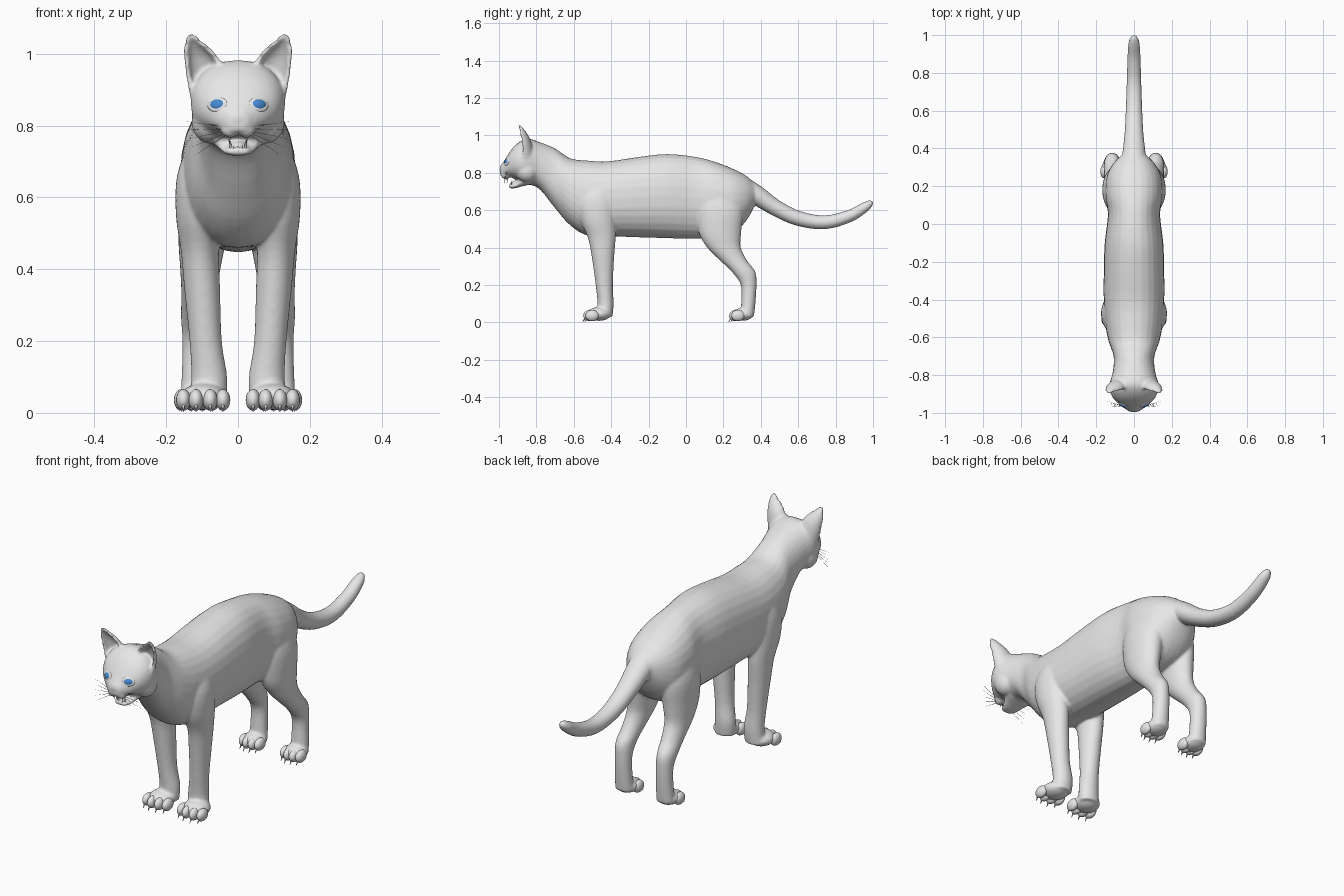
import bpy, bmesh, math
from mathutils import Vector, Matrix

if "Cube" in bpy.data.objects:
    bpy.data.objects.remove(bpy.data.objects["Cube"], do_unlink=True)


def material(name, rgb):
    m = bpy.data.materials.new(name)
    m.use_nodes = True
    m.diffuse_color = (*rgb, 1)
    m.node_tree.nodes["Principled BSDF"].inputs["Base Color"].default_value = (*rgb, 1)
    return m


FUR = material("pale grey", (0.8, 0.8, 0.8))
BLUE = material("eye blue", (0.06, 0.25, 0.65))


def finish(name, bm, mat):
    bmesh.ops.recalc_face_normals(bm, faces=bm.faces)
    for f in bm.faces:
        f.smooth = True
    me = bpy.data.meshes.new(name)
    bm.to_mesh(me)
    bm.free()
    me.materials.append(mat)
    ob = bpy.data.objects.new(name, me)
    bpy.context.collection.objects.link(ob)
    return ob


def refine(rows, n=4):
    """Smoothly interpolate rows of numbers (Catmull-Rom)."""
    out = []
    last = len(rows) - 1
    for i in range(last):
        quad = [rows[max(0, min(last, i + k))] for k in (-1, 0, 1, 2)]
        for j in range(n):
            t = j / n
            out.append([0.5 * (2 * b + (c - a) * t + (2 * a - 5 * b + 4 * c - d) * t * t
                               + (3 * b - a - 3 * c + d) * t ** 3) for a, b, c, d in zip(*quad)])
    return out + [list(rows[-1])]


def skin(bm, rings):
    """Bridge closed rings of points and cap the ends."""
    loops = [[bm.verts.new(p) for p in ring] for ring in rings]
    n = len(loops[0])
    for a, b in zip(loops, loops[1:]):
        for i in range(n):
            j = (i + 1) % n
            bm.faces.new((a[i], a[j], b[j], b[i]))
    bm.faces.new(loops[0])
    bm.faces.new(loops[-1])


def oval(c, u, v, n=28, power=2.0):
    c, u, v = Vector(c), Vector(u), Vector(v)
    pts = []
    for i in range(n):
        a = 2 * math.pi * i / n
        x, y = math.cos(a), math.sin(a)
        pts.append(c + u * math.copysign(abs(x) ** (2 / power), x)
                   + v * math.copysign(abs(y) ** (2 / power), y))
    return pts


def blob(bm, c, r, rot=Matrix()):
    bmesh.ops.create_uvsphere(bm, u_segments=20, v_segments=12, radius=1,
                              matrix=Matrix.Translation(c) @ rot @ Matrix.Diagonal((*r, 1)))


def spike(bm, base, tip, r):
    base, tip = Vector(base), Vector(tip)
    d = tip - base
    turn = d.to_track_quat('Z', 'Y').to_matrix().to_4x4()
    bmesh.ops.create_cone(bm, cap_ends=True, segments=8, radius1=r, radius2=r * 0.1,
                          depth=d.length, matrix=Matrix.Translation((base + tip) / 2) @ turn)


def along_y(bm, rows, power=2.2):
    """Rows of y, low z, high z, half width."""
    skin(bm, [oval((0, y, (lo + hi) / 2), (w, 0, 0), (0, 0, (hi - lo) / 2), power=power)
              for y, lo, hi, w in refine(rows)])


def limb(bm, side, rows):
    """Rows of x, y, z, half width, half depth."""
    skin(bm, [oval((side * x, y, z), (rx, 0, 0), (0, ry, 0)) for x, y, z, rx, ry in refine(rows)])


# Trunk, neck and skull
bm = bmesh.new()
along_y(bm, [
    (.37, .63, .74, .06), (.32, .54, .785, .11), (.25, .48, .822, .145), (.15, .455, .86, .152),
    (.05, .447, .885, .138), (-.1, .45, .9, .155), (-.25, .455, .885, .16), (-.41, .46, .862, .16),
    (-.53, .465, .865, .152), (-.62, .52, .878, .135), (-.7, .61, .93, .108), (-.78, .71, .963, .112),
    (-.84, .738, .982, .128), (-.88, .75, .972, .13), (-.92, .77, .94, .112), (-.95, .776, .9, .084),
    (-.975, .778, .86, .052), (-.994, .785, .835, .024)])

# Lower jaw and tongue
along_y(bm, [(-.84, .735, .79, .08), (-.88, .726, .775, .062), (-.91, .718, .746, .047),
             (-.935, .716, .74, .035), (-.947, .721, .736, .022)])
blob(bm, (0, -.905, .747), (.024, .032, .01))

# Nose
blob(bm, (0, -.982, .818), (.02, .016, .017))

# Tail, rings square to its path
path = [Vector(p) for p in refine([
    (.27, .74, .07, .06), (.37, .685, .062, .053), (.48, .612, .05, .044), (.6, .556, .044, .04),
    (.74, .535, .039, .037), (.87, .567, .035, .033), (.955, .615, .03, .027),
    (.985, .638, .02, .018), (.996, .648, .008, .008)])]
rings = []
for i, p in enumerate(path):
    a, b = path[max(i - 1, 0)], path[min(i + 1, len(path) - 1)]
    t = Vector((0, b[0] - a[0], b[1] - a[1])).normalized()
    rings.append(oval((0, p[0], p[1]), (p[2], 0, 0), Vector((0, -t.z, t.y)) * p[3]))
skin(bm, rings)

for s in (-1, 1):
    # Front and hind legs
    limb(bm, s, [(.085, -.46, .76, .05, .08), (.1, -.475, .66, .07, .105), (.107, -.47, .55, .066, .095),
                 (.106, -.45, .45, .053, .074), (.1, -.444, .35, .05, .06), (.09, -.437, .2, .045, .046),
                 (.08, -.43, .1, .05, .043), (.085, -.435, .03, .052, .042)])
    limb(bm, s, [(.08, .17, .7, .06, .1), (.092, .18, .6, .074, .125), (.1, .182, .48, .066, .113),
                 (.105, .203, .4, .056, .09), (.11, .255, .33, .048, .072), (.115, .308, .27, .044, .063),
                 (.115, .335, .2, .04, .042), (.115, .333, .1, .042, .038), (.115, .325, .03, .046, .038)])
    # Paw pads, cheeks and whisker pads
    blob(bm, (s * .096, -.465, .045), (.064, .065, .037))
    blob(bm, (s * .115, .3, .042), (.055, .06, .034))
    blob(bm, (s * .078, -.85, .81), (.052, .06, .06))
    blob(bm, (s * .022, -.963, .788), (.026, .026, .022))
    # Ears as hollow tapering shells
    ear = []
    for x, y, z, w, drop, d in refine([
            (.08, -.862, .91, .064, .7, .05), (.106, -.873, .985, .046, .4, .037),
            (.125, -.888, 1.032, .025, .15, .022), (.129, -.897, 1.056, .009, 0, .009)]):
        u = Vector((s, 0, -drop)).normalized()
        arc = [math.radians(a) for a in range(-100, 101, 20)]
        shell = [(w, d, a) for a in arc] + [(max(w - .014, .001), max(d - .014, .001), a)
                                            for a in reversed(arc)]
        ear.append([Vector((s * x, y, z)) + u * (p * math.sin(a)) + Vector((0, q * math.cos(a), 0))
                    for p, q, a in shell])
    skin(bm, ear)

body = finish("body", bm, FUR)
mod = body.modifiers.new("Blend parts", 'REMESH')
mod.mode = 'VOXEL'
mod.voxel_size = 0.0065
mod.use_smooth_shade = True
mod = body.modifiers.new("Soften", 'SMOOTH')
mod.factor = 0.5
mod.iterations = 6

# Eyes and lids set on the face
bpy.context.view_layer.update()
face = body.evaluated_get(bpy.context.evaluated_depsgraph_get())
for s, side in ((-1, "right"), (1, "left")):
    hit, spot, normal, _ = face.ray_cast(Vector((s * .059, -2, .86)), Vector((0, 1, 0)))
    if not hit:
        spot, normal = Vector((s * .059, -.955, .86)), Vector((s * .5, -.85, 0))
    turn = normal.to_track_quat('Y', 'Z').to_matrix().to_4x4()
    for name, mat, r in (("eye", BLUE, (.023, .011, .016)), ("eyelid", FUR, (.03, .0075, .022))):
        bm = bmesh.new()
        blob(bm, spot - normal * .004, r, turn)
        finish(side + "_" + name, bm, mat)

    # Toes and claws
    for leg, cx, front, spread in (("front", .097, -.54, .055), ("hind", .115, .24, .043)):
        bm = bmesh.new()
        for k in (-1, -.36, .36, 1):
            x = s * cx + k * spread
            y = front + abs(k) * .018
            blob(bm, (x, y + .02, .036), (.0205, .036, .03))
            spike(bm, (x, y - .004, .026), (x, y - .019, .003), .006)
        finish(side + "_" + leg + "_toes", bm, FUR)

    # Whiskers
    bm = bmesh.new()
    for k in range(5):
        start = Vector((s * .034, -.97, .797 - k * .006))
        end = Vector((s * (.15 - k * .007), -.935 - k * .008, .812 - k * .024))
        spike(bm, start, end, .0013)
    finish(side + "_whiskers", bm, FUR)

# Teeth
bm = bmesh.new()
for s in (-1, 1):
    spike(bm, (s * .024, -.957, .782), (s * .024, -.955, .748), .006)
    spike(bm, (s * .02, -.932, .734), (s * .021, -.935, .758), .005)
for k in range(-2, 3):
    spike(bm, (k * .007, -.97, .782), (k * .007, -.97, .768), .0035)
    spike(bm, (k * .006, -.94, .732), (k * .006, -.941, .745), .003)
finish("teeth", bm, FUR)
